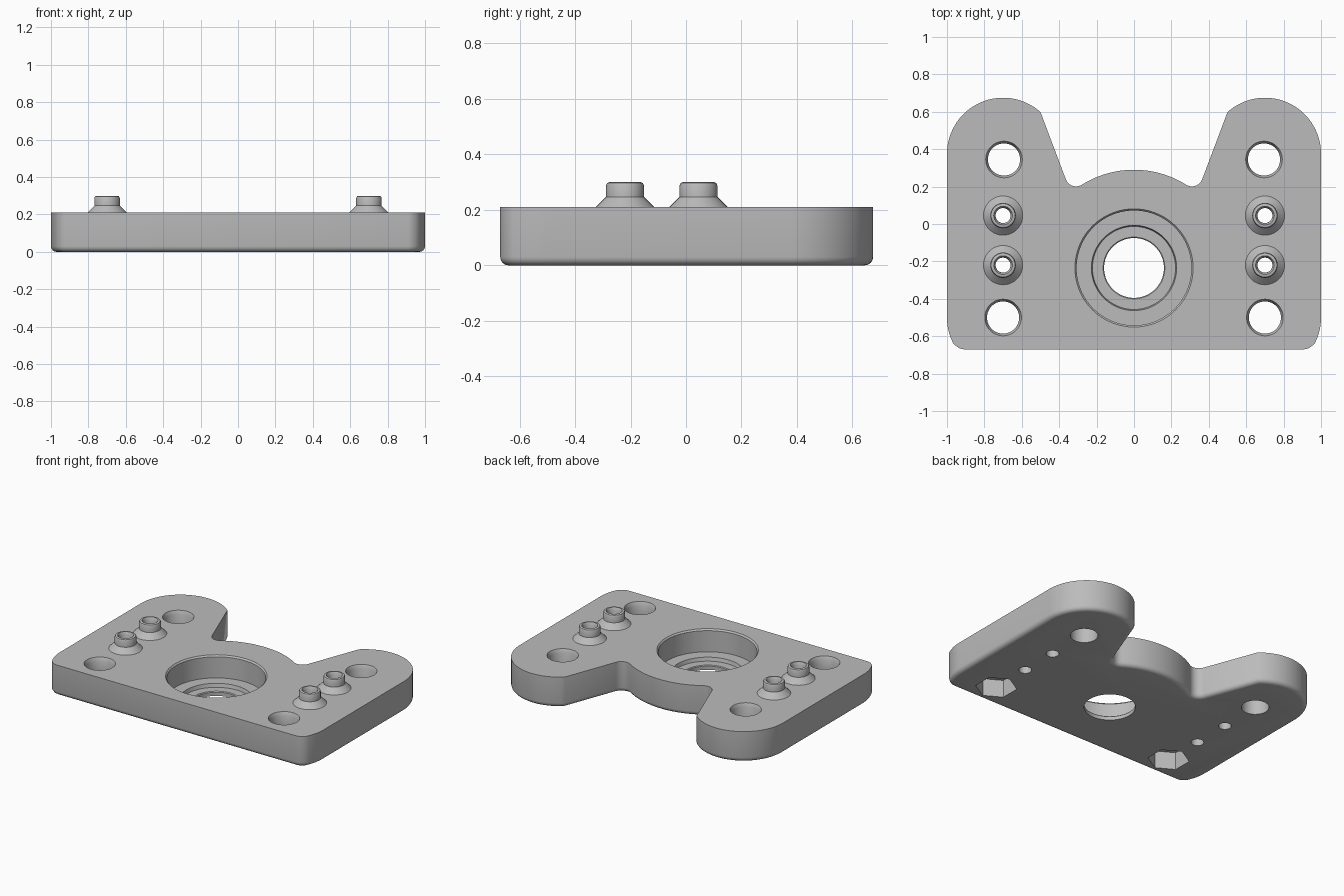
import bpy, bmesh, math

if "Cube" in bpy.data.objects:
    bpy.data.objects.remove(bpy.data.objects["Cube"])

grey = bpy.data.materials.new("plain grey")
grey.diffuse_color = (0.5, 0.5, 0.5, 1)
grey.use_nodes = True
grey.node_tree.nodes["Principled BSDF"].inputs["Base Color"].default_value = grey.diffuse_color
TOP = 0.21
BORE = (0, -0.235)


def arc(cx, cy, r, a0, a1, n):
    return [(cx + r * math.cos(math.radians(a0 + (a1 - a0) * i / n)),
             cy + r * math.sin(math.radians(a0 + (a1 - a0) * i / n))) for i in range(n + 1)]


def add_object(name, bm):
    bmesh.ops.recalc_face_normals(bm, faces=bm.faces)
    me = bpy.data.meshes.new(name)
    bm.to_mesh(me)
    bm.free()
    me.materials.append(grey)
    ob = bpy.data.objects.new(name, me)
    bpy.context.collection.objects.link(ob)
    return ob


def lathe(bm, x, y, profile, n=48, turn=0, ring=False):
    """Turn (radius, z) points about a vertical axis; ring joins the last point to the first."""
    loops = []
    for r, z in profile:
        loops.append([bm.verts.new((x + r * math.cos(turn + math.tau * i / n),
                                    y + r * math.sin(turn + math.tau * i / n), z))
                      for i in range(n)])
    pairs = list(zip(loops, loops[1:]))
    if ring:
        pairs.append((loops[-1], loops[0]))
    else:
        bm.faces.new(loops[0])
        bm.faces.new(loops[-1])
    for a, b in pairs:
        for i in range(n):
            j = (i + 1) % n
            bm.faces.new((a[i], a[j], b[j], b[i]))


def smooth(ob):
    bpy.ops.object.select_all(action='DESELECT')
    ob.select_set(True)
    bpy.context.view_layer.objects.active = ob
    bpy.ops.object.shade_smooth_by_angle(angle=math.radians(32))


# Plate outline: right half from front to back, then mirrored
right = [(0.91, -0.67), (0.93, -0.666), (0.948, -0.655)]
right += arc(0.7, -0.5, 0.3, -28, 0, 8)
right += arc(0.7, 0.375, 0.3, 0, 131.8, 30)
right += arc(0.31, 0.259, 0.058, -21, -122, 10)
right += arc(0, -0.235, 0.525, 57.9, 90, 14)[1:]
outline = right + [(-x, y) for x, y in reversed(right[:-1])]

bm = bmesh.new()
base = bm.faces.new([bm.verts.new((x, y, 0)) for x, y in outline])
up = bmesh.ops.extrude_face_region(bm, geom=[base], use_keep_orig=True)
bmesh.ops.translate(bm, vec=(0, 0, TOP),
                    verts=[v for v in up['geom'] if isinstance(v, bmesh.types.BMVert)])
bmesh.ops.recalc_face_normals(bm, faces=bm.faces)
# rounded lower rim
rim = [e for e in bm.edges if all(v.co.z < 0.001 for v in e.verts)]
bmesh.ops.bevel(bm, geom=rim, offset=0.03, segments=4, profile=0.5, affect='EDGES')
plate = add_object("plate", bm)

# Round cutters: stepped bore, screw holes, pilot holes
bm = bmesh.new()
lathe(bm, *BORE, [(0.16, -0.1), (0.16, 0.025), (0.165, 0.03), (0.222, 0.03), (0.228, 0.055),
                  (0.307, 0.055), (0.307, 0.2), (0.316, TOP), (0.316, 0.4)], 72)
for s in (-1, 1):
    for x, y in ((0.695, 0.345), (0.7, -0.5)):
        lathe(bm, s * x, y, [(0.086, -0.1), (0.086, 0.185), (0.098, TOP), (0.098, 0.4)])
    for y in (0.045, -0.22):
        lathe(bm, s * 0.7, y, [(0.04, -0.1), (0.04, 0.4)], 32)
round_cutter = add_object("round_cutter", bm)

# Hexagonal nut pockets under the front screw holes
bm = bmesh.new()
for s in (-1, 1):
    lathe(bm, s * 0.7, -0.5, [(0.13, -0.1), (0.13, 0.12)], 6, math.pi / 6)
hex_cutter = add_object("hex_cutter", bm)

bpy.context.view_layer.objects.active = plate
for cutter in (round_cutter, hex_cutter):
    mod = plate.modifiers.new("cut", 'BOOLEAN')
    mod.operation = 'DIFFERENCE'
    mod.solver = 'EXACT'
    mod.object = cutter
    bpy.ops.object.modifier_apply(modifier=mod.name)
    bpy.data.objects.remove(cutter)
smooth(plate)

# Flared hollow bosses, two on each side
for side, s in (("left", -1), ("right", 1)):
    for place, y in (("back", 0.045), ("front", -0.22)):
        bm = bmesh.new()
        lathe(bm, s * 0.7, y, [(0.04, 0.205), (0.105, 0.205), (0.105, TOP), (0.068, 0.247),
                               (0.068, 0.288), (0.064, 0.297), (0.056, 0.3), (0.05, 0.3),
                               (0.04, 0.28)], 40, ring=True)
        smooth(add_object(f"{side}_{place}_boss", bm))
